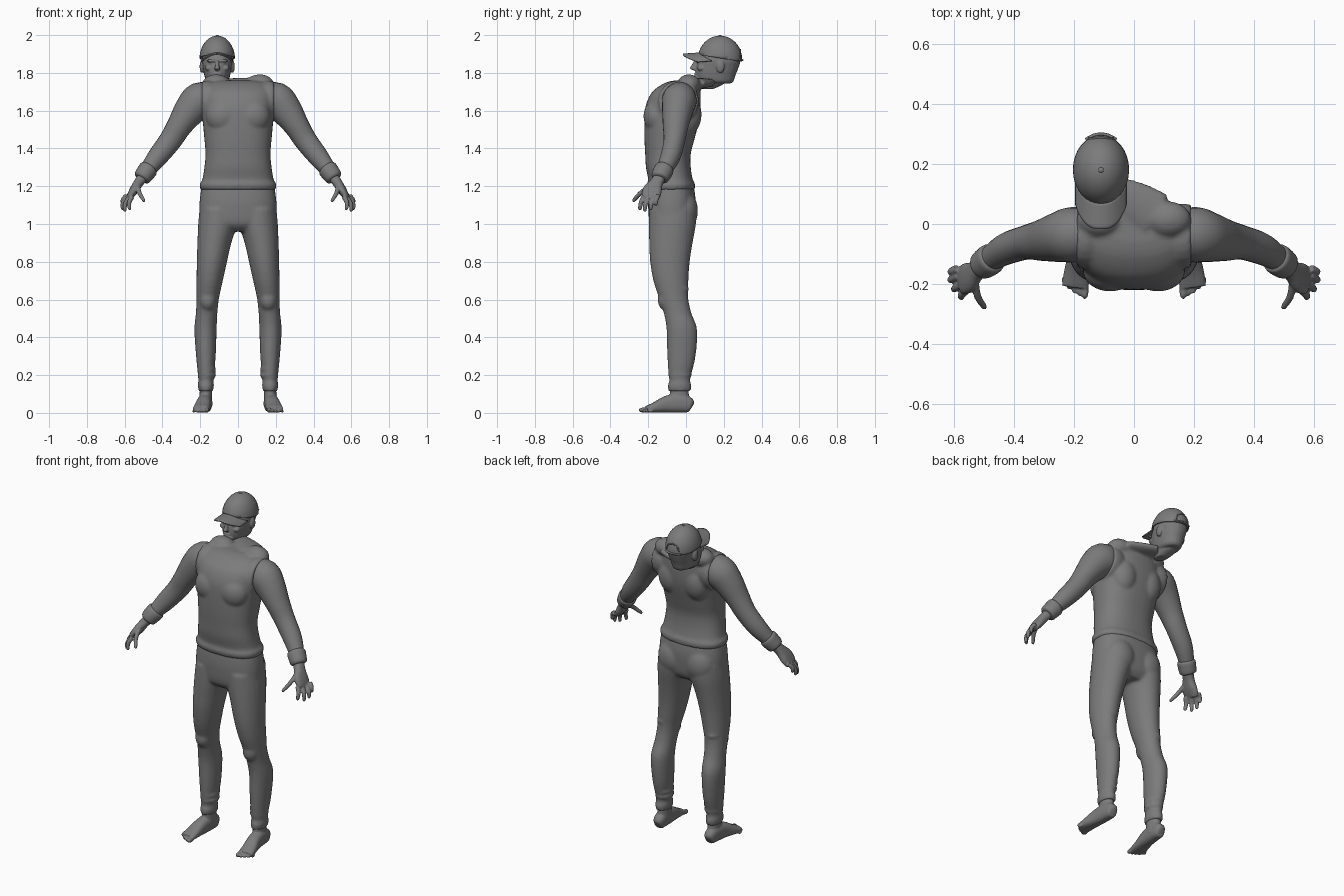
import bpy, bmesh, math
from mathutils import Vector, Matrix

default = bpy.data.objects.get("Cube")
if default:
    bpy.data.objects.remove(default, do_unlink=True)

GREY = (0.2, 0.2, 0.2, 1)
grey = bpy.data.materials.new("plain grey")
grey.use_nodes = True
grey.diffuse_color = GREY
grey.node_tree.nodes["Principled BSDF"].inputs["Base Color"].default_value = GREY


def spline(rings, steps=4):
    """Smoothly interpolate a list of (x, y, z, radius a, radius b)."""
    out = []
    for i in range(len(rings) - 1):
        before, start = rings[max(i - 1, 0)], rings[i]
        end, after = rings[i + 1], rings[min(i + 2, len(rings) - 1)]
        for k in range(steps):
            t = k / steps
            out.append([b + t / 2 * (c - a + t * (2 * a - 5 * b + 4 * c - d + t * (3 * (b - c) + d - a)))
                        for a, b, c, d in zip(before, start, end, after)])
    out.append(list(rings[-1]))
    return out


def loft(bm, rings, side=1, follow=None, power=2, sides=24):
    """Closed tube of rounded sections, flat or square to its path."""
    rings = spline(rings)
    centres = [Vector((r[0] * side, r[1], r[2])) for r in rings]
    loops = []
    for i, ring in enumerate(rings):
        across, up = Vector((1, 0, 0)), Vector((0, 1, 0))
        if follow:
            path = centres[min(i + 1, len(rings) - 1)] - centres[max(i - 1, 0)]
            across = path.cross(Vector(follow)).normalized()
            up = across.cross(path).normalized()
        loop = []
        for k in range(sides):
            angle = math.tau * k / sides
            c, s = math.cos(angle), math.sin(angle)
            u = math.copysign(abs(c) ** (2 / power), c) * ring[3]
            v = math.copysign(abs(s) ** (2 / power), s) * ring[4]
            loop.append(bm.verts.new(centres[i] + across * u + up * v))
        loops.append(loop)
    for low, high in zip(loops, loops[1:]):
        for k in range(sides):
            n = (k + 1) % sides
            bm.faces.new((low[k], low[n], high[n], high[k]))
    bm.faces.new(loops[0])
    bm.faces.new(loops[-1])


def ball(bm, centre, radii):
    matrix = Matrix.Translation(centre) @ Matrix.Diagonal((*radii, 1))
    return bmesh.ops.create_uvsphere(bm, u_segments=32, v_segments=20, radius=1, matrix=matrix)


def finish(name, bm, voxel=0, smooth=3):
    """Make the object; a voxel size melts its pieces into one skin."""
    bmesh.ops.recalc_face_normals(bm, faces=bm.faces)
    mesh = bpy.data.meshes.new(name)
    bm.to_mesh(mesh)
    bm.free()
    mesh.materials.append(grey)
    mesh.polygons.foreach_set("use_smooth", [True] * len(mesh.polygons))
    obj = bpy.data.objects.new(name, mesh)
    bpy.context.collection.objects.link(obj)
    if voxel:
        remesh = obj.modifiers.new("melt", "REMESH")
        remesh.mode = "VOXEL"
        remesh.voxel_size = voxel
        remesh.use_smooth_shade = True
        relax = obj.modifiers.new("relax", "SMOOTH")
        relax.iterations = smooth
    return obj


Y, Z = (0, 1, 0), (0, 0, 1)
SIDES = (("left", 1), ("right", -1))

# Sleeveless shirt: (height, front, back, half width)
bm = bmesh.new()
torso = [(1.18, -.2, .045, .198), (1.21, -.208, .048, .203), (1.235, -.2, .036, .189),
         (1.3, -.212, .025, .178), (1.37, -.216, .025, .172), (1.45, -.22, .045, .178),
         (1.55, -.22, .07, .187), (1.63, -.212, .078, .19), (1.7, -.178, .076, .185),
         (1.745, -.115, .07, .155), (1.76, -.06, .05, .1)]
loft(bm, [(0, (f + b) / 2, z, w, (b - f) / 2) for z, f, b, w in torso], power=2.4, sides=40)
for name, s in SIDES:
    ball(bm, (.115 * s, .015, 1.74), (.075, .06, .052))
    loft(bm, [(.08, -.04, 1.65, .08, .09), (.15, -.04, 1.65, .108, .108),
              (.19, -.04, 1.65, .105, .104)], s, Y)
    # Shoulder blades and chest
    ball(bm, (.085 * s, .01, 1.58), (.08, .072, .11))
    ball(bm, (.08 * s, -.155, 1.57), (.09, .07, .09))
# Collar pulled towards the head
loft(bm, [(.07, .03, 1.745, .08, .03), (0, .075, 1.745, .07, .028),
          (-.07, .12, 1.748, .045, .022)], follow=Z)
finish("shirt", bm, .009)

# Trousers
bm = bmesh.new()
loft(bm, [(0, -.078, 1.24, .185, .11), (0, -.075, 1.15, .2, .124), (0, -.075, 1.08, .205, .125),
          (0, -.075, 1, .2, .115), (0, -.07, .96, .15, .08)], power=2.4, sides=40)
for name, s in SIDES:
    ball(bm, (.092 * s, -.015, 1.07), (.092, .078, .11))
    loft(bm, [(.1, -.07, 1.08, .103, .125), (.108, -.072, 1, .103, .125), (.125, -.08, .9, .09, .115),
              (.138, -.085, .8, .08, .105), (.15, -.08, .7, .07, .093), (.16, -.066, .61, .06, .078),
              (.166, -.045, .53, .057, .073), (.172, -.022, .44, .059, .081), (.17, -.024, .3, .052, .075),
              (.17, -.033, .2, .042, .06), (.17, -.033, .17, .04, .055), (.17, -.034, .145, .043, .063),
              (.17, -.034, .115, .038, .06)], s)
    # Kneecap and cloth folds around knee and shin
    ball(bm, (.16 * s, -.105, .6), (.045, .045, .06))
    for z, y, r in ((.655, -.068, .084), (.5, -.036, .074), (.23, -.03, .064), (.2, -.031, .061)):
        loft(bm, [(.164, y, z - .016, .04, r - .02), (.166, y, z, .05, r + .002),
                  (.164, y, z + .016, .04, r - .02)], s)
finish("trousers", bm, .009, 4)

for name, s in SIDES:
    # Bare foot with toes
    bm = bmesh.new()
    loft(bm, [(.168, -.035, .18, .034, .045), (.17, -.035, .1, .033, .05), (.17, -.03, .04, .035, .05)], s)
    loft(bm, [(.172, .034, .035, .012, .015), (.172, .022, .04, .03, .038), (.174, -.03, .052, .037, .05),
              (.18, -.1, .046, .039, .045), (.19, -.16, .03, .043, .029), (.196, -.21, .019, .045, .017)],
         s, Z, power=2.5)
    for i in range(5):
        size = .014 if i == 0 else .0105 - i * .0006
        ball(bm, ((.164 + i * .0175) * s, -.226 + i * i * .0024, size + .001), (size * .9, size * 1.8, size))
    finish(name + "_foot", bm, .005)

    # Arm
    bm = bmesh.new()
    loft(bm, [(.13, -.03, 1.66, .075, .075), (.2, -.035, 1.655, .096, .092), (.255, -.045, 1.6, .085, .082),
              (.31, -.055, 1.52, .067, .068), (.36, -.062, 1.44, .06, .057), (.43, -.085, 1.35, .053, .052),
              (.5, -.13, 1.26, .036, .036)], s, Y)
    finish(name + "_arm", bm)

    # Wristband
    bm = bmesh.new()
    loft(bm, [(.468, -.11, 1.3, .04, .04), (.474, -.114, 1.292, .051, .051), (.49, -.126, 1.27, .05, .052),
              (.508, -.138, 1.246, .046, .047), (.513, -.141, 1.239, .034, .034)], s, Y)
    finish(name + "_wristband", bm)

    # Hand: palm, thumb and four fingers
    bm = bmesh.new()
    loft(bm, [(.495, -.13, 1.26, .03, .032), (.525, -.155, 1.22, .026, .034), (.55, -.177, 1.18, .024, .05),
              (.57, -.186, 1.15, .018, .049), (.578, -.19, 1.135, .012, .04)], s, Y, power=2.4)
    fingers = (((.59, -.148, 1.15), (.612, -.16, 1.1)), ((.587, -.172, 1.14), (.614, -.188, 1.075)),
               ((.575, -.2, 1.14), (.602, -.22, 1.066)), ((.56, -.222, 1.145), (.576, -.246, 1.075)),
               ((.53, -.19, 1.2), (.497, -.283, 1.12)))
    for base, tip in fingers:
        base, tip = Vector(base), Vector(tip)
        bend = base.lerp(tip, .5) + Vector((.008, -.004, .004))
        loft(bm, [(*base, .013, .014), (*bend, .012, .0125), (*base.lerp(tip, .92), .009, .01),
                  (*tip, .004, .005)], s, Y, sides=12)
    finish(name + "_hand", bm, .0045, 2)

# Head, set back and to one side of the body
HX = -.11
bm = bmesh.new()
loft(bm, [(HX, .165, 1.745, .045, .075), (HX, .158, 1.757, .06, .094), (HX, .157, 1.79, .069, .106),
          (HX, .166, 1.83, .076, .113), (HX, .176, 1.87, .081, .112), (HX, .18, 1.93, .07, .09)], power=2.2)
loft(bm, [(HX, .15, 1.79, .055, .07), (HX, .13, 1.745, .05, .075), (HX + .01, .11, 1.715, .03, .035)])
ball(bm, (HX, .065, 1.77), (.033, .03, .022))
loft(bm, [(HX, .055, 1.865, .008, .012), (HX, .044, 1.84, .01, .015),
          (HX, .038, 1.823, .015, .017), (HX, .052, 1.812, .01, .008)])
for y, z, w in ((.056, 1.795, .022), (.058, 1.784, .02)):
    ball(bm, (HX, y, z), (w, .012, .006))
for name, s in SIDES:
    ball(bm, (HX + .031 * s, .064, 1.864), (.027, .014, .008))
    ball(bm, (HX + .03 * s, .071, 1.848), (.013, .01, .009))
    ball(bm, (HX + .043 * s, .08, 1.825), (.022, .02, .016))
    ball(bm, (HX + .081 * s, .182, 1.833), (.012, .022, .033))
finish("head", bm, .0045, 2)

# Cap crown, cut along a sloping lower edge
bm = bmesh.new()
ball(bm, (HX, .18, 1.873), (.094, .117, .124))
bmesh.ops.bisect_plane(bm, geom=bm.verts[:] + bm.edges[:] + bm.faces[:], plane_co=(HX, .18, 1.878),
                       plane_no=(0, -.16, -1), clear_outer=True)
crown = finish("cap_crown", bm)
crown.modifiers.new("cloth", "SOLIDIFY").thickness = .007

bm = bmesh.new()
ball(bm, (HX, .18, 1.996), (.009, .009, .005))
finish("cap_button", bm)

# Cap brim: arched sheet
bm = bmesh.new()
COLS, ROWS = 24, 8
grid = []
for j in range(ROWS + 1):
    row = []
    for i in range(COLS + 1):
        u, v = 2 * i / COLS - 1, j / ROWS
        inner = .187 - .117 * math.sqrt(1 - (.9 * u) ** 2)
        outer = -.017 + .08 * abs(u) ** 3
        row.append(bm.verts.new((HX + .086 * u, inner + (outer - inner) * v, 1.908 - .042 * u * u - .006 * v)))
    grid.append(row)
for a, b in zip(grid, grid[1:]):
    for i in range(COLS):
        bm.faces.new((a[i], a[i + 1], b[i + 1], b[i]))
brim = finish("cap_brim", bm)
brim.modifiers.new("card", "SOLIDIFY").thickness = .007

# Strap and arched opening at the back of the cap
bm = bmesh.new()
arch = []
for k in range(9):
    a = math.pi * k / 8
    x, z = .04 * math.cos(a), .01 + .04 * math.sin(a)
    y = .117 * math.sqrt(1 - (x / .094) ** 2 - (z / .124) ** 2)
    arch.append((HX + x, .18 + y, 1.873 + z, .004, .004))
loft(bm, arch, follow=Y, sides=8)
loft(bm, [(HX + x, .18 + .117 * math.sqrt(1 - (x / .094) ** 2), 1.868, .008, .005)
          for x in (-.05, -.025, 0, .025, .05)], follow=Z, sides=8)
finish("cap_strap", bm)
